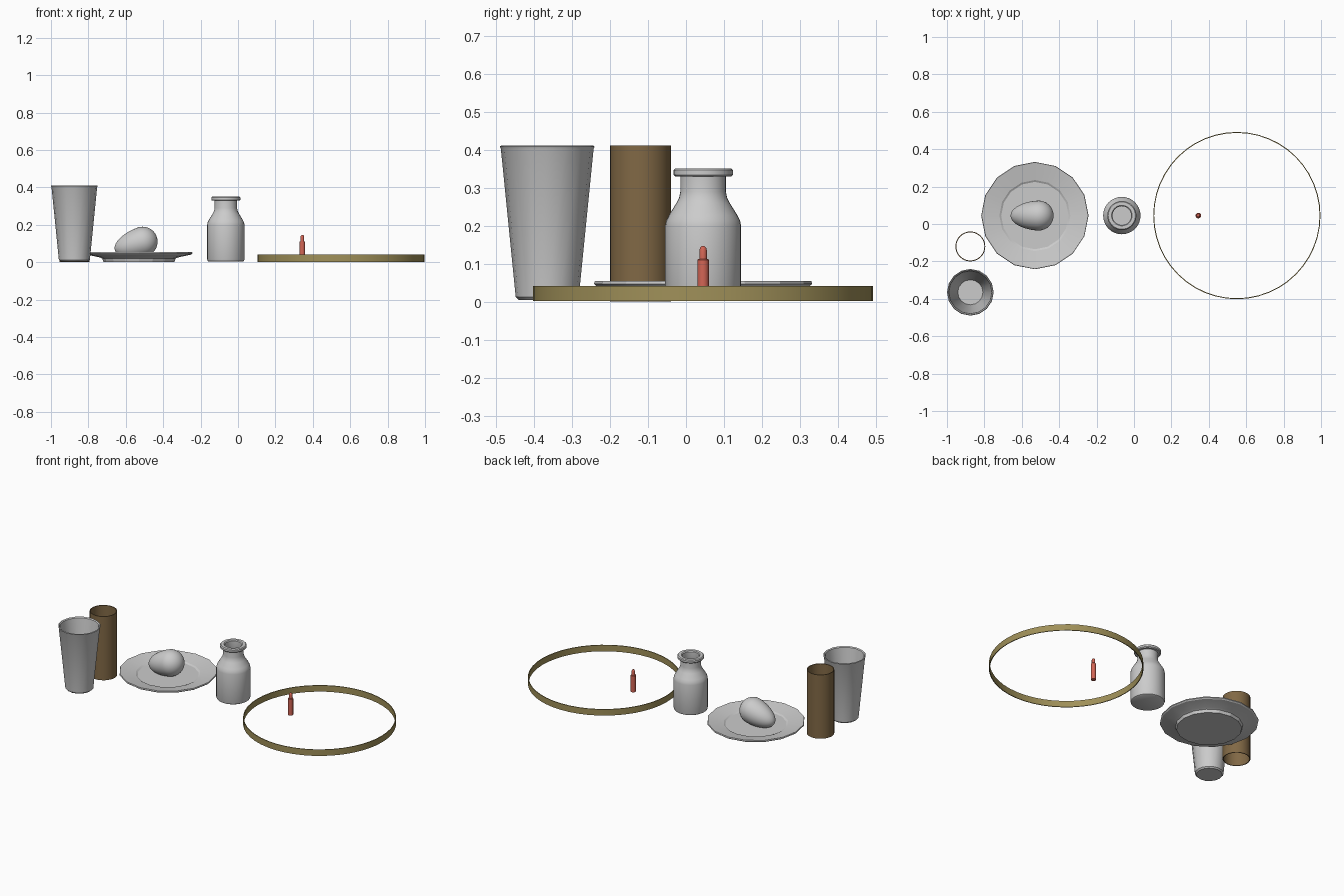
import bpy, bmesh, math
from mathutils import Matrix

if "Cube" in bpy.data.objects:
    bpy.data.objects.remove(bpy.data.objects["Cube"])


def paint(obj, name, rgb):
    mat = bpy.data.materials.new(name)
    mat.diffuse_color = (*rgb, 1)
    mat.use_nodes = True
    mat.node_tree.nodes["Principled BSDF"].inputs["Base Color"].default_value = mat.diffuse_color
    obj.data.materials.append(mat)


def lathe(name, profile, loc, sides=32, closed=False, smooth=35, tilt=0):
    """Spin (radius, height) points round z; radius 0 becomes a pole."""
    bm = bmesh.new()
    rings = []
    for r, z in profile:
        if r < 1e-6:
            rings.append([bm.verts.new((0, 0, z))] * sides)
        else:
            rings.append([bm.verts.new((r * math.cos(2 * math.pi * i / sides),
                                        r * math.sin(2 * math.pi * i / sides), z))
                          for i in range(sides)])
    pairs = list(zip(rings, rings[1:]))
    if closed:
        pairs.append((rings[-1], rings[0]))
    for a, b in pairs:
        for i in range(sides):
            j = (i + 1) % sides
            bm.faces.new(list(dict.fromkeys((a[i], a[j], b[j], b[i]))))
    bmesh.ops.recalc_face_normals(bm, faces=bm.faces)
    bm.transform(Matrix.Rotation(tilt, 4, 'Y'))
    mesh = bpy.data.meshes.new(name)
    bm.to_mesh(mesh)
    bm.free()
    obj = bpy.data.objects.new(name, mesh)
    obj.location = loc
    bpy.context.collection.objects.link(obj)
    bpy.ops.object.select_all(action='DESELECT')
    obj.select_set(True)
    bpy.context.view_layer.objects.active = obj
    bpy.ops.object.shade_smooth_by_angle(angle=math.radians(smooth))
    return obj


def band(name, radius, height, wall, loc, sides):
    """Thin-walled ring open at both ends."""
    inner = radius - wall
    return lathe(name, [(radius, 0), (radius, height), (inner, height), (inner, 0)],
                 loc, sides, closed=True)


# Tapered drinking glass
lathe("tumbler", [(0, .005), (.075, .005), (.083, .013), (.122, .402), (.125, .408),
                  (.121, .411), (.115, .405), (.067, .03), (0, .03)],
      (-.875, -.365, 0), 16)

# Open brown tube
tube = band("open_tube", .08, .411, .005, (-.875, -.12, 0), 32)
paint(tube, "brown", (.22, .14, .06))

# Low-sided plate with a foot and a sunken well
lathe("plate", [(0, .002), (.19, .002), (.196, .02), (.21, .026), (.28, .041),
                (.287, .047), (.285, .054), (.19, .036), (.18, .03), (0, .03)],
      (-.53, .045, 0), 16, smooth=20)

# Egg: spherical blunt end, longer pointed end, lying tilted on the plate
egg_profile = []
for i in range(25):
    a = math.pi * (i / 24 - .5)
    s = math.sin(a)
    r = .08 * math.cos(a) * (1 - .06 * max(s, 0))
    egg_profile.append((0 if i in (0, 24) else r, s * (.155 if s > 0 else .08)))
lathe("egg", egg_profile, (-.51, .045, .11), 32, tilt=math.radians(-90 - 17))

# Bottle with rounded shoulder, neck and lip
lathe("bottle", [(0, .003), (.09, .003), (.097, .007), (.1, .015), (.1, .2), (.097, .214),
                 (.09, .228), (.07, .26), (.063, .274), (.06, .29), (.06, .329),
                 (.073, .329), (.078, .334), (.078, .346), (.073, .351), (.055, .351),
                 (.05, .346), (.05, .285), (.058, .265), (.08, .228), (.09, .2),
                 (.09, .02), (0, .02)],
      (-.065, .045, 0), 32)

# Large flat hoop
hoop = band("hoop", .447, .04, .005, (.55, .045, .002), 48)
paint(hoop, "olive", (.35, .28, .1))

# Small red stick with a narrower rounded tip
stick = lathe("red_stick", [(0, .005), (.015, .005), (.015, .11), (.0135, .112), (.01, .112),
                            (.01, .135), (.008, .142), (.004, .146), (0, .147)],
              (.344, .045, 0), 20)
paint(stick, "red", (.65, .13, .09))
